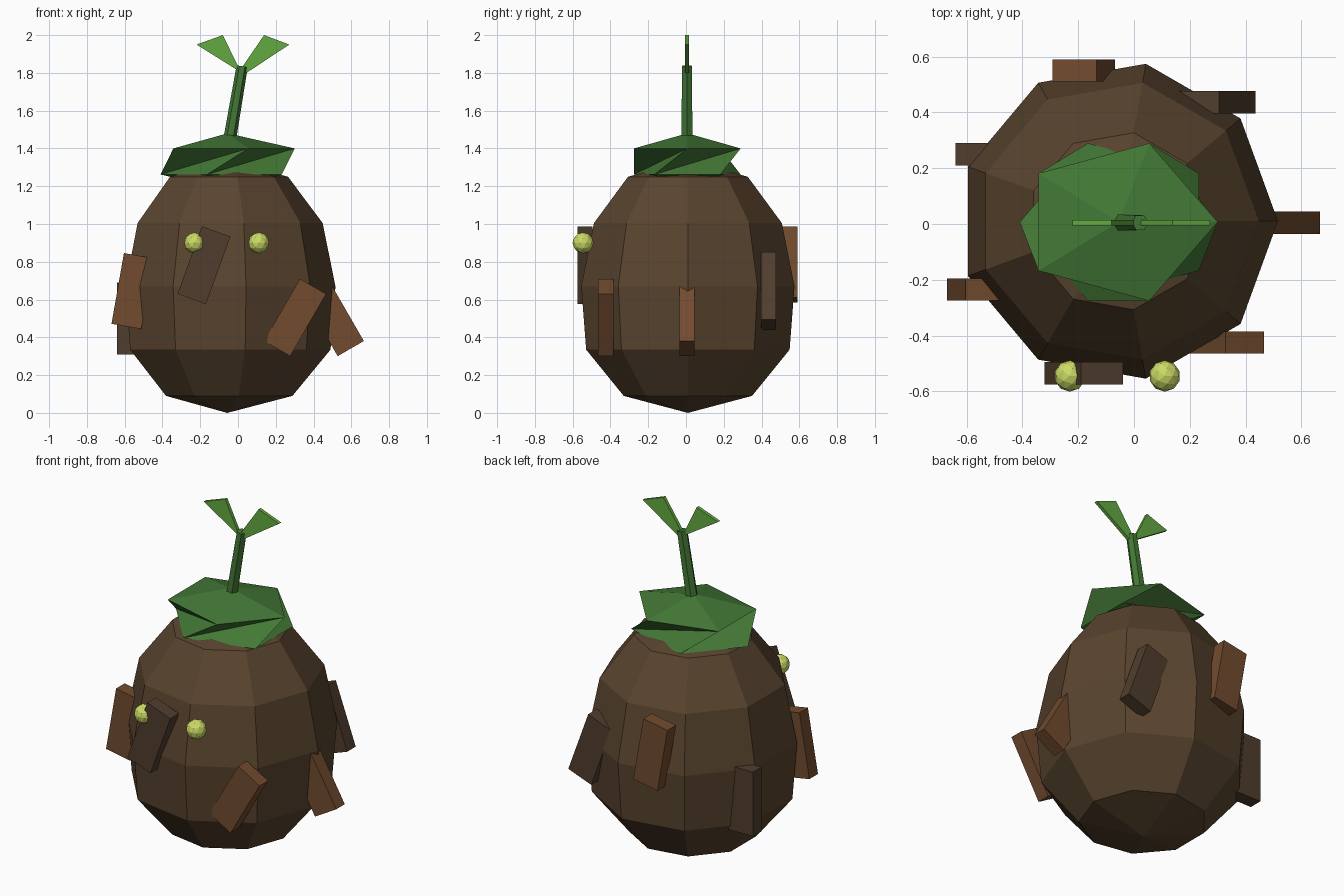
import bpy, bmesh, math
from mathutils import Matrix, Vector

if "Cube" in bpy.data.objects:
    bpy.data.objects.remove(bpy.data.objects["Cube"])


def material(name, rgb):
    m = bpy.data.materials.new(name)
    m.diffuse_color = (*rgb, 1)
    m.use_nodes = True
    m.node_tree.nodes["Principled BSDF"].inputs["Base Color"].default_value = m.diffuse_color
    return m


BROWN = material("body brown", (0.100, 0.058, 0.028))
DARK = material("dark bark", (0.080, 0.048, 0.027))
RUST = material("rust bark", (0.168, 0.070, 0.028))
GREEN = material("cap green", (0.056, 0.188, 0.036))
LEAF = material("leaf green", (0.125, 0.400, 0.053))
YELLOW = material("eye yellow", (0.600, 0.700, 0.130))


def finish(bm, name, mat):
    bmesh.ops.recalc_face_normals(bm, faces=bm.faces[:])
    mesh = bpy.data.meshes.new(name)
    bm.to_mesh(mesh)
    bm.free()
    mesh.materials.append(mat)
    ob = bpy.data.objects.new(name, mesh)
    bpy.context.collection.objects.link(ob)
    return ob


def ringed(name, mat, centre, sides, rings, bottom, top):
    """Closed solid from rings (z, radius x, radius y, start angle) and two poles."""
    bm = bmesh.new()
    cx, cy = centre
    loops = []
    for z, rx, ry, start in rings:
        angles = [math.radians(start) + math.tau * i / sides for i in range(sides)]
        loops.append([bm.verts.new((cx + rx * math.cos(a), cy + ry * math.sin(a), z))
                      for a in angles])
    low, high = bm.verts.new((cx, cy, bottom)), bm.verts.new((cx, cy, top))
    for i in range(sides):
        j = (i + 1) % sides
        bm.faces.new((low, loops[0][j], loops[0][i]))
        bm.faces.new((high, loops[-1][i], loops[-1][j]))
        for k in range(len(loops) - 1):
            a, b = loops[k], loops[k + 1]
            if rings[k][3] != rings[k + 1][3]:      # staggered rings use triangles
                bm.faces.new((a[i], a[j], b[j]))
                bm.faces.new((a[i], b[j], b[i]))
            else:
                bm.faces.new((a[i], a[j], b[j], b[i]))
    return finish(bm, name, mat)


# Egg-shaped nine-sided body
ringed("body", BROWN, (-0.057, 0.01), 9,
       [(z, r, r, 0) for z, r in ((0.09, 0.345), (0.335, 0.547), (0.67, 0.573),
                                  (1.005, 0.505), (1.25, 0.322))], 0, 1.34)

# Flattened twenty-faced cap
ringed("leafy_cap", GREEN, (-0.055, 0.007), 5,
       [(1.262, 0.355, 0.297, -36), (1.40, 0.355, 0.297, 0)], 1.18, 1.48)

# Leaning stem
bm = bmesh.new()
axis = Vector((0.068, 0, 0.40))
turn = axis.to_track_quat('Z', 'Y').to_matrix().to_4x4()
bmesh.ops.create_cone(bm, cap_ends=True, segments=6, radius1=0.034, radius2=0.03,
                      depth=axis.length,
                      matrix=Matrix.Translation((-0.012, 0.005, 1.635)) @ turn)
finish(bm, "stem", GREEN)

# Two thin wedge leaves
for side, root in (("left", [(0.0, 1.835), (0.02, 1.80), (-0.22, 1.95), (-0.08, 2.0)]),
                   ("right", [(0.025, 1.835), (0.045, 1.80), (0.272, 1.95), (0.138, 2.0)])):
    bm = bmesh.new()
    face = bm.faces.new([bm.verts.new((x, -0.005, z)) for x, z in root])
    new = bmesh.ops.extrude_face_region(bm, geom=[face])["geom"]
    bmesh.ops.translate(bm, vec=(0, 0.02, 0),
                        verts=[v for v in new if isinstance(v, bmesh.types.BMVert)])
    finish(bm, side + "_leaf", LEAF)

# Eyes
for side, x in (("left", -0.23), ("right", 0.11)):
    bm = bmesh.new()
    bmesh.ops.create_icosphere(bm, subdivisions=2, radius=0.056,
                               matrix=Matrix.Translation((x, -0.545, 0.9)))
    finish(bm, side + "_eye", YELLOW)

# Bark plates: position, lean in degrees, material
plates = {
    "front_left": ((-0.18, -0.535, 0.782), 20, DARK),
    "front_right": ((0.302, -0.425, 0.505), 30, RUST),
    "right_side": ((0.502, 0.005, 0.505), -30, RUST),
    "left_front": ((-0.558, -0.235, 0.645), 10, RUST),
    "left_back": ((-0.56, 0.25, 0.50), 0, DARK),
    "back_right": ((0.295, 0.437, 0.645), -20, DARK),
    "back_left": ((-0.18, 0.55, 0.785), -10, RUST),
}
for name, (pos, lean, mat) in plates.items():
    bm = bmesh.new()
    bmesh.ops.create_cube(bm, size=1, matrix=Matrix.Translation(pos)
                          @ Matrix.Rotation(math.radians(lean), 4, 'Y')
                          @ Matrix.Diagonal((0.16, 0.08, 0.38, 1)))
    finish(bm, name + "_bark_plate", mat)
